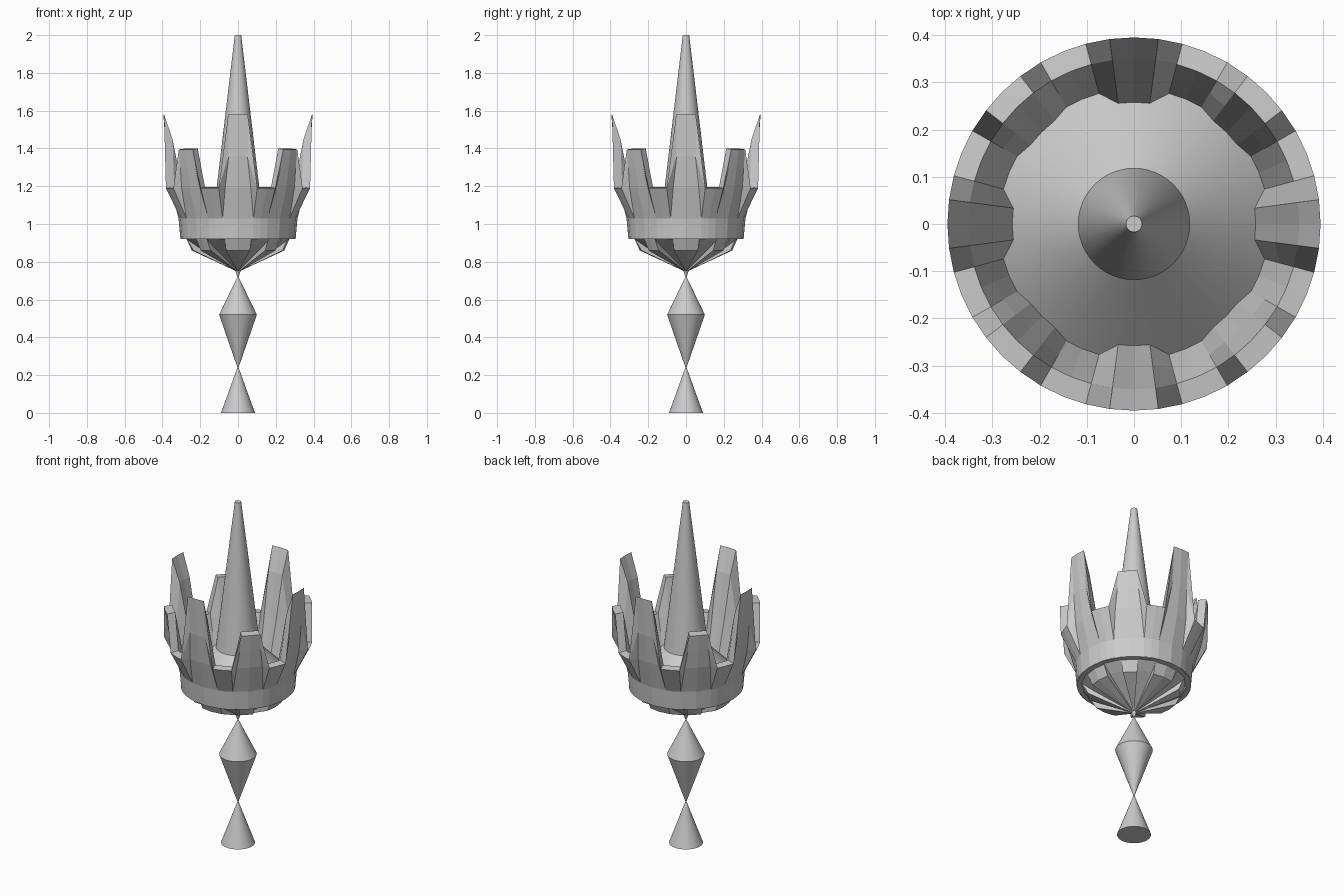
import bpy, bmesh
from math import sin, cos, radians

if "Cube" in bpy.data.objects:
    bpy.data.objects.remove(bpy.data.objects["Cube"])


def loft(name, columns):
    """Skin a closed ring of columns; each column is a list of (angle, r, z)."""
    bm = bmesh.new()
    grid = [[bm.verts.new((r * sin(radians(a)), -r * cos(radians(a)), z)) for a, r, z in c]
            for c in columns]
    for i, c in enumerate(grid):
        n = grid[(i + 1) % len(grid)]
        for j in range(len(c) - 1):
            # split each cell so the folded panels keep crisp facets
            bm.faces.new((c[j], n[j], n[j + 1], c[j + 1]))
    bmesh.ops.remove_doubles(bm, verts=bm.verts, dist=0.0004)
    bmesh.ops.recalc_face_normals(bm, faces=bm.faces)
    me = bpy.data.meshes.new(name)
    bm.to_mesh(me)
    bm.free()
    ob = bpy.data.objects.new(name, me)
    bpy.context.collection.objects.link(ob)
    return ob


def lathe(name, profile, sides=48):
    ob = loft(name, [[(360 * i / sides, r, z) for r, z in profile] for i in range(sides)])
    bpy.ops.object.select_all(action='DESELECT')
    bpy.context.view_layer.objects.active = ob
    ob.select_set(True)
    bpy.ops.object.shade_smooth_by_angle(angle=radians(25))
    return ob


# handle: foot cone and double cone
lathe("handle", [(0, 0), (.09, 0), (.003, .24), (.1, .52), (.003, .72), (.016, .757)])

# spire rising from the sloped floor inside the crown
lathe("spire", [(.29, .98), (.118, 1.15), (.017, 2.0), (0, 2.0)])

# crown points: (half angle, radius, height) from outer foot, over the tip, to inner foot
TALL = [(15, .305, .92), (15, .315, 1.03), (11, .355, 1.19), (7.5, .38, 1.36),
        (7.5, .395, 1.58), (7.5, .35, 1.45), (7.5, .30, 1.2), (7.5, .255, 1.0)]
MEDIUM = [(15, .305, .92), (15, .315, 1.03), (11, .36, 1.19), (8.5, .38, 1.3),
          (7.5, .395, 1.395), (7.5, .35, 1.4), (7.5, .315, 1.2), (7.5, .275, .99)]
SHORT = [(7.5, .305, .92), (7.5, .315, 1.03), (7.5, .395, 1.19), (7.5, .395, 1.19),
         (7.5, .395, 1.19), (7.5, .35, 1.195), (7.5, .32, 1.1), (7.5, .285, .98)]

columns = []
for k in range(16):
    kind = TALL if k % 4 == 0 else MEDIUM if k % 4 == 2 else SHORT
    for s in (-1, 0, 1):
        columns.append([(22.5 * k + s * h, r, z) for h, r, z in kind])
loft("crown", columns)

# underside: raised ribs alternating with recessed wedges
RIB = [(.305, .92), (.272, .92), (.245, .86), (.014, .752)]
GAP = [(.305, .92), (.28, .92), (.225, .882), (.014, .757)]
columns = []
for k in range(8):
    half = 15 if k % 2 == 0 else 9
    for off, prof in ((-half, GAP), (-half, RIB), (0, RIB), (half, RIB), (half, GAP)):
        columns.append([(45 * k + off, r, z) for r, z in prof])
loft("crown_underside", columns)
